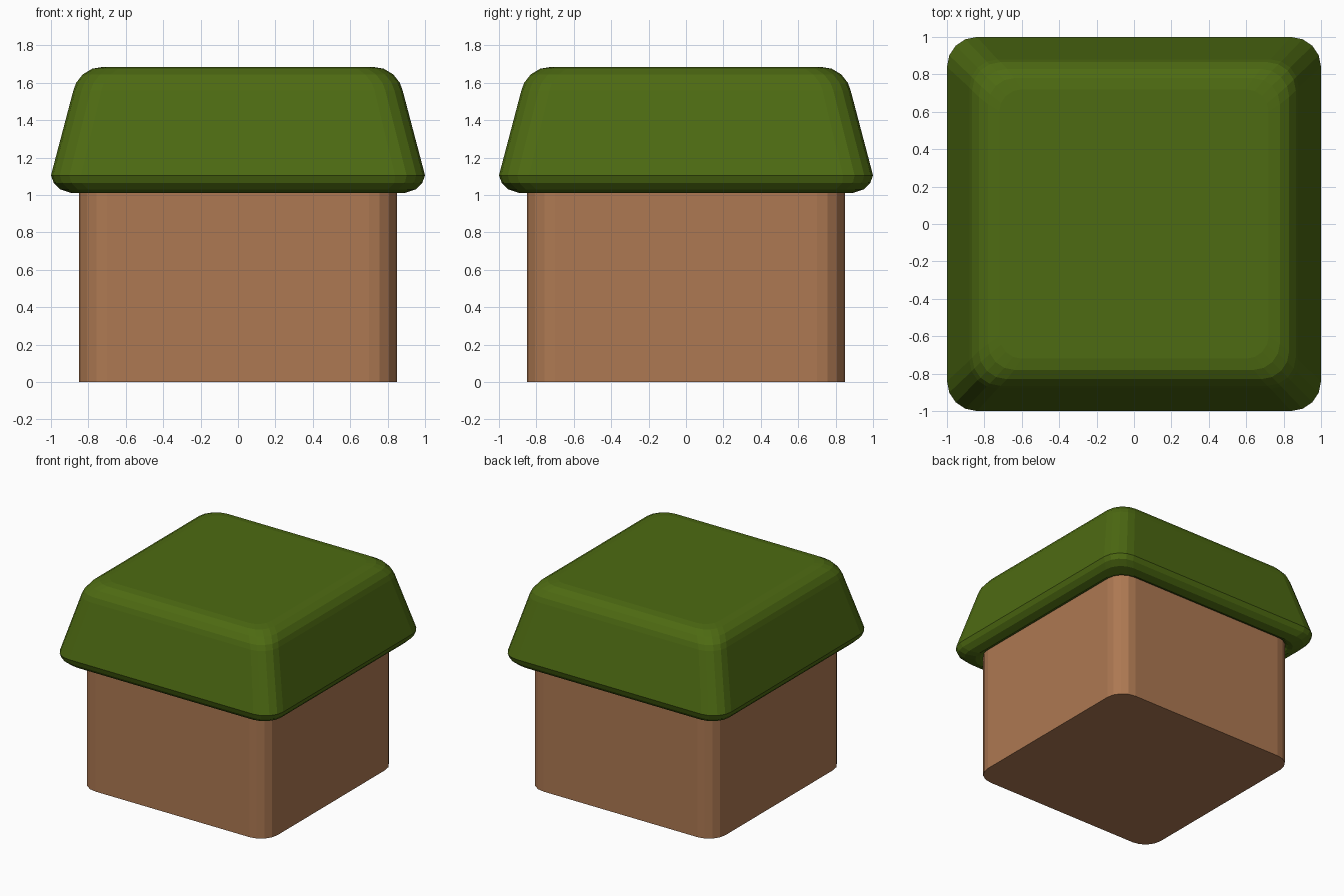
import bpy, bmesh
from math import cos, sin, pi

if "Cube" in bpy.data.objects:
    bpy.data.objects.remove(bpy.data.objects["Cube"])


def rounded_square(half, radius, steps=4):
    """Corner points of a square with rounded corners, counter-clockwise."""
    pts = []
    c = half - radius
    for q in range(4):
        sx, sy = [(1, 1), (-1, 1), (-1, -1), (1, -1)][q]
        for i in range(steps + 1):
            a = q * pi / 2 + i * pi / 2 / steps
            pts.append((sx * c + radius * cos(a), sy * c + radius * sin(a)))
    return pts


def loft(name, profile, color):
    """Stack rounded squares given as (half width, corner radius, height)."""
    bm = bmesh.new()
    rings = [[bm.verts.new((x, y, z)) for x, y in rounded_square(h, r)]
             for h, r, z in profile]
    n = len(rings[0])
    for a, b in zip(rings, rings[1:]):
        for i in range(n):
            j = (i + 1) % n
            bm.faces.new((a[i], a[j], b[j], b[i]))
    bm.faces.new(rings[0][::-1])
    bm.faces.new(rings[-1])
    mesh = bpy.data.meshes.new(name)
    bm.to_mesh(mesh)
    bm.free()
    obj = bpy.data.objects.new(name, mesh)
    bpy.context.collection.objects.link(obj)
    mat = bpy.data.materials.new(name + "_color")
    mat.diffuse_color = color
    mat.use_nodes = True
    mat.node_tree.nodes["Principled BSDF"].inputs["Base Color"].default_value = mat.diffuse_color
    mesh.materials.append(mat)
    return obj


# Earth block, its top tucked into the cap
loft("earth_block", [(0.85, 0.15, 0.0), (0.85, 0.15, 1.05)],
     (0.42, 0.19, 0.085, 1))

# Overhanging grass cap: inner lip, rounded rim, sloped side, rounded top
loft("grass_cap", [
    (0.84, 0.14, 1.04), (0.865, 0.14, 1.018), (0.89, 0.14, 1.01),
    (0.95, 0.15, 1.03), (0.985, 0.15, 1.065), (1.0, 0.16, 1.105),
    (0.88, 0.15, 1.56), (0.865, 0.15, 1.60), (0.83, 0.15, 1.645),
    (0.78, 0.14, 1.675), (0.72, 0.12, 1.685)],
     (0.075, 0.145, 0.006, 1))
